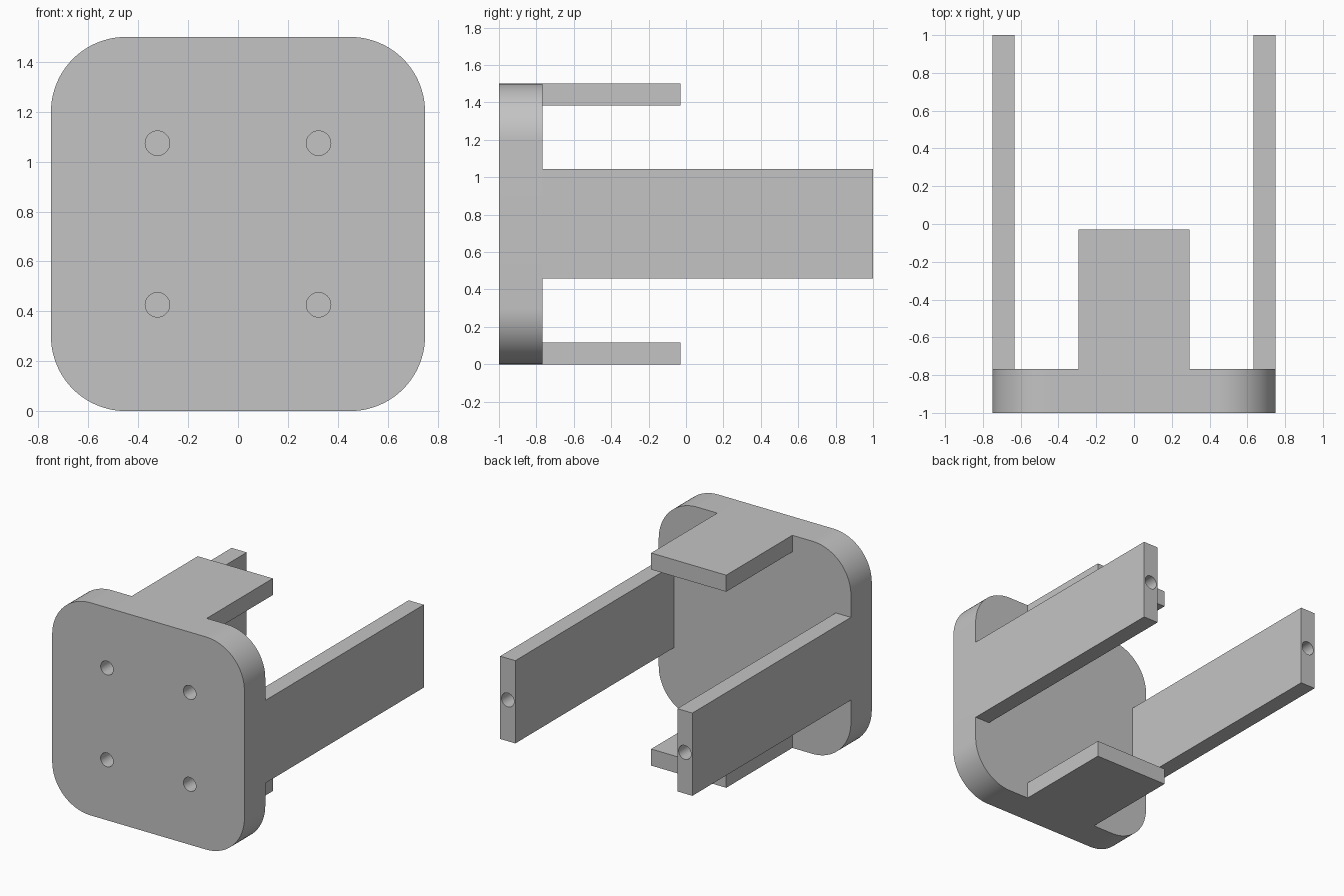
import bpy, bmesh
from math import sin, cos, pi, radians

cube = bpy.data.objects.get("Cube")
if cube:
    bpy.data.objects.remove(cube, do_unlink=True)

GREY = (0.55, 0.55, 0.55, 1)
grey = bpy.data.materials.new("plain grey")
grey.use_nodes = True
grey.diffuse_color = GREY
grey.node_tree.nodes["Principled BSDF"].inputs["Base Color"].default_value = GREY

HALF = 0.75          # half the plate's width, also its centre height
FRONT, BACK = -1.0, -0.767
CORNER = 0.3
HOLE_R = 0.049


def extrude_profile(name, points, y0, y1):
    """Solid made from an x-z outline swept along y."""
    bm = bmesh.new()
    face = bm.faces.new([bm.verts.new((x, y0, z)) for x, z in points])
    swept = bmesh.ops.extrude_face_region(bm, geom=[face])["geom"]
    verts = [v for v in swept if isinstance(v, bmesh.types.BMVert)]
    bmesh.ops.translate(bm, vec=(0, y1 - y0, 0), verts=verts)
    bmesh.ops.recalc_face_normals(bm, faces=bm.faces)
    mesh = bpy.data.meshes.new(name)
    bm.to_mesh(mesh)
    bm.free()
    mesh.materials.append(grey)
    obj = bpy.data.objects.new(name, mesh)
    bpy.context.collection.objects.link(obj)
    return obj


def bar(name, x0, x1, z0, z1, y1):
    return extrude_profile(name, [(x0, z0), (x1, z0), (x1, z1), (x0, z1)], BACK, y1)


def arc(cx, cz, r, start, sweep, steps):
    return [(cx + r * cos(start + sweep * i / steps),
             cz + r * sin(start + sweep * i / steps)) for i in range(steps + 1)]


def activate(obj):
    bpy.ops.object.select_all(action='DESELECT')
    obj.select_set(True)
    bpy.context.view_layer.objects.active = obj


def drill(obj, x, z, y0, y1):
    """Blind round hole along y."""
    cutter = extrude_profile("hole_cutter", arc(x, z, HOLE_R, 0, 2 * pi, 32)[:-1], y0, y1)
    cutter.hide_render = True
    mod = obj.modifiers.new("hole", 'BOOLEAN')
    mod.operation, mod.solver, mod.object = 'DIFFERENCE', 'EXACT', cutter
    activate(obj)
    bpy.ops.object.modifier_apply(modifier=mod.name)
    bpy.data.objects.remove(cutter, do_unlink=True)


# Rounded square plate with four blind screw holes in the front
inner = HALF - CORNER
outline = []
for i, (sx, sz) in enumerate([(1, 1), (-1, 1), (-1, -1), (1, -1)]):
    outline += arc(sx * inner, HALF + sz * inner, CORNER, i * pi / 2, pi / 2, 20)
plate = extrude_profile("base_plate", outline, FRONT, BACK)
for x in (-0.323, 0.323):
    for z in (-0.324, 0.324):
        drill(plate, x, HALF + z, FRONT - 0.1, FRONT + 0.17)
parts = [plate]

# Long side arms, each with a blind hole in its end
for side, s in (("left", 1), ("right", -1)):
    x0, x1 = sorted((s * 0.632, s * HALF))
    arm = bar(side + "_arm", x0, x1, 0.459, 1.043, 1.0)
    drill(arm, s * 0.691, HALF, 0.8, 1.1)
    parts.append(arm)

# Short top and bottom tabs
parts.append(bar("top_tab", -0.293, 0.293, 1.383, 1.5, -0.03))
parts.append(bar("bottom_tab", -0.293, 0.293, 0, 0.117, -0.03))

for obj in parts:
    activate(obj)
    bpy.ops.object.shade_smooth_by_angle(angle=radians(30))
